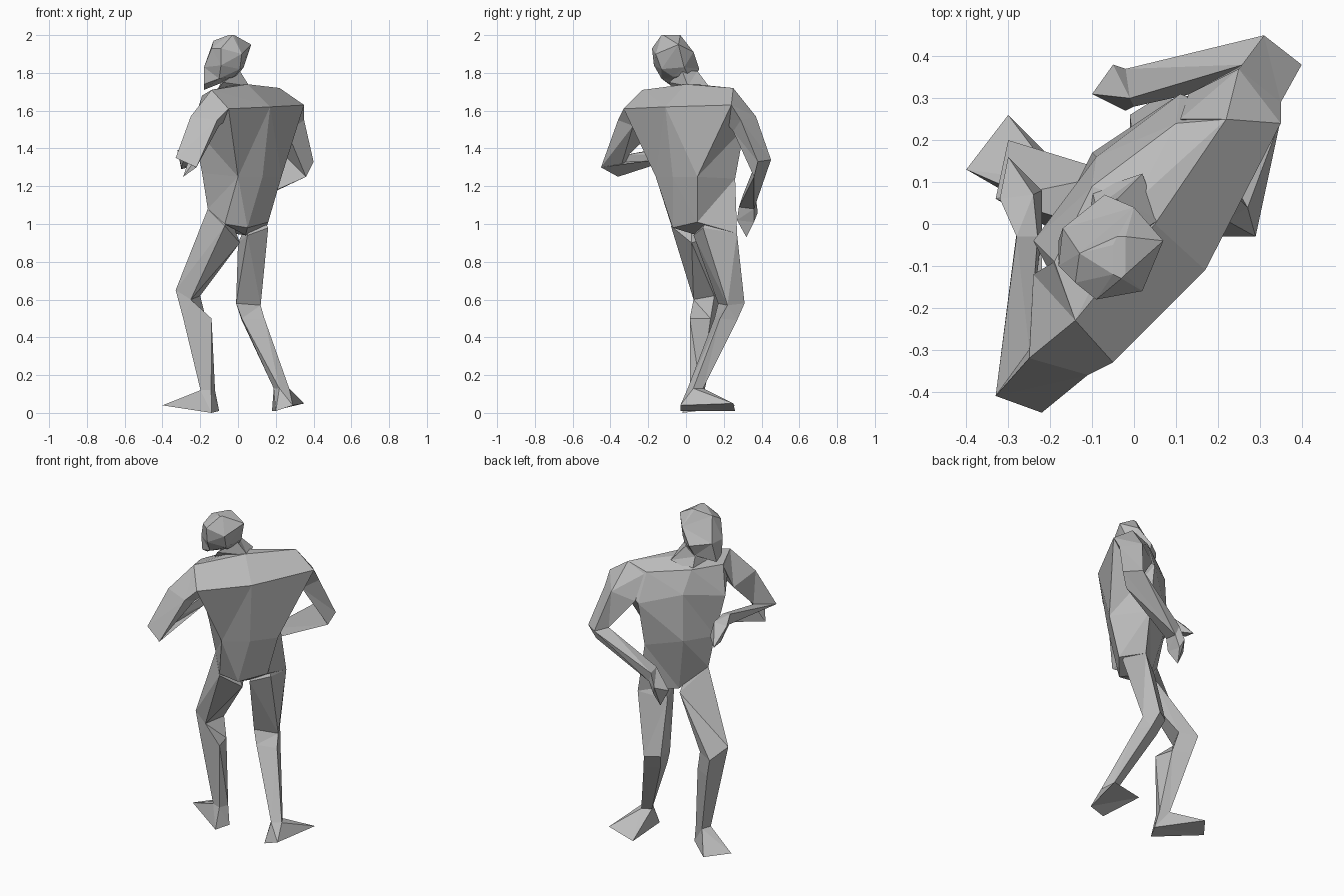
import bpy
import bmesh
from math import cos, sin, radians
from mathutils import Vector

default_cube = bpy.data.objects.get("Cube")
if default_cube:
    bpy.data.objects.remove(default_cube, do_unlink=True)

# One plain clay grey for the whole figure
clay = bpy.data.materials.new("clay_grey")
clay.use_nodes = True
grey = (0.5, 0.5, 0.5, 1)
clay.diffuse_color = grey
clay.node_tree.nodes["Principled BSDF"].inputs["Base Color"].default_value = grey


def section(x, y, z, width, depth, turn):
    """Level four-cornered limb section, turned about the vertical axis."""
    side = Vector((cos(radians(turn)), sin(radians(turn)), 0)) * width / 2
    ahead = Vector((-sin(radians(turn)), cos(radians(turn)), 0)) * depth / 2
    centre = Vector((x, y, z))
    return [centre + side - ahead, centre + side + ahead,
            centre - side + ahead, centre - side - ahead]


def loft(name, *rings):
    """Skin rings given in hundredths; a ring of one point closes to a tip."""
    bm = bmesh.new()
    loops = [[bm.verts.new(Vector(point) / 100) for point in ring] for ring in rings]
    for lower, upper in zip(loops, loops[1:]):
        count = max(len(lower), len(upper))
        for i in range(count):
            corners = []
            for vert in (lower[i % len(lower)], lower[(i + 1) % count % len(lower)],
                         upper[(i + 1) % count % len(upper)], upper[i % len(upper)]):
                if vert not in corners:
                    corners.append(vert)
            bm.faces.new(corners)
    for end in (loops[0], loops[-1]):
        if len(end) > 1:
            bm.faces.new(end)
    # Bent quads become clean facets
    bmesh.ops.triangulate(bm, faces=[f for f in bm.faces if len(f.verts) > 3])
    bmesh.ops.recalc_face_normals(bm, faces=bm.faces)
    mesh = bpy.data.meshes.new(name)
    bm.to_mesh(mesh)
    bm.free()
    mesh.materials.append(clay)
    body_part = bpy.data.objects.new(name, mesh)
    bpy.context.collection.objects.link(body_part)
    return body_part


# Torso rings run: back left, spine, back right, front right, middle, front left
pelvis = [(-7, -8, 100), (5, -7, 98), (16, 6, 101), (14, 27, 95), (-3, 11, 95), (-16, 1, 108)]
waist = [(0, -16, 125), (13, -7, 125), (23, 6, 125), (10, 26, 124), (-10, 17, 128), (-19, -1, 127)]
chest = [(-5, -33, 161), (17, -11, 162), (35, 24, 163), (11, 31, 151), (-9, 16, 156), (-24, -4, 152)]
collar = [(-14, -23, 171), (5, 0, 174), (22, 25, 172), (10, 24, 168), (-10, 9, 169), (-19, -9, 168)]
loft("torso", [(4, 6, 94)], pelvis, waist, chest, collar, [(0, 5, 174)])

# Neck leans forward from the collar into the jaw
loft("neck",
     [(6, 1, 173), (2, 12, 173), (-10, 8, 168), (-12, -6, 169)],
     [(1, -2, 181), (-4, 6, 181), (-9, 4, 175), (-8, -9, 175)])

# Head turned over the left shoulder, with a pointed jaw and flat crown
jaw = [(0, 1, 179), (-2, -7, 178), (-10, -13, 177), (-18, -9, 174), (-18, -4, 171), (-8, 3, 175)]
cheeks = [(3, -1, 183), (1, -13, 182), (-9, -17, 184), (-18, -10, 183), (-17, -1, 183), (-7, 7, 182)]
brow = [(7, -4, 195), (2, -16, 190), (-9, -18, 193), (-14, -14, 193), (-13, -7, 197), (0, 4, 191)]
crown = [(-2, -3, 200), (-2, -12, 200), (-3, -13, 200), (-5, -12, 200), (-5, -5, 200), (-4, -3, 200)]
loft("head", jaw, cheeks, brow, crown)

# Arms run from the torso corner over the shoulder, elbow and wrist to fingertips
loft("right_arm",
     [(22, 25, 172), (35, 24, 163), (24, 20, 155), (11, 25, 167)],
     [(25, 37, 157), (35, 29, 155), (26, 25, 149), (13, 31, 152)],
     [(31, 45, 134), (40, 38, 133), (36, 36, 125), (26, 38, 135)],
     [(-2, 37, 114), (0, 36, 108), (0, 28, 109), (-1, 30, 115)],
     [(-5, 38, 106), (-3, 36, 101), (-2, 27, 102), (-10, 31, 103)],
     [(-5, 32, 93)])
loft("left_arm",
     [(-14, -23, 171), (-5, -33, 161), (-6, -22, 155), (-19, -9, 167)],
     [(-25, -32, 157), (-11, -36, 155), (-10, -28, 152), (-24, -12, 154)],
     [(-33, -41, 135), (-22, -45, 130), (-29, -36, 125), (-25, -30, 137)],
     [(-28, -3, 142), (-28, -2, 136), (-22, -2, 136), (-23, -3, 141)],
     [(-32, 6, 139), (-30, 9, 130), (-22, 8, 131), (-24, 7, 140)],
     [(-30, 16, 129)])

# Legs run from inside the hip through knee, calf and ankle to the sole
loft("right_leg",
     [(9, 14, 110)],
     [(16, 9, 98), (14, 27, 95), (0, 18, 90), (5, 4, 94)],
     [(12, 22, 57), (7, 31, 58), (-1, 26, 58), (-1, 17, 58)],
     [(14, 18, 50), (10, 27, 49), (2, 22, 49), (2, 15, 50)],
     section(23, 5, 13, 6, 6, 30),
     [(29, -3, 4), (35, 25, 5), (18, 26, 1), (20, -3, 1)])
loft("left_leg",
     [(-7, 2, 112)],
     [(1, 3, 90), (-4, 12, 93), (-16, 1, 108), (-7, -8, 99)],
     [(-20, 15, 62), (-30, 20, 61), (-33, 6, 65), (-25, 4, 60)],
     [(-17, 13, 50), (-27, 18, 50), (-29, 5, 50), (-14, 2, 50)],
     section(-16, 6, 12, 6, 6, 70),
     [(-10, 6, 1), (-30, 26, 4), (-40, 13, 4), (-14, -2, 0)])
